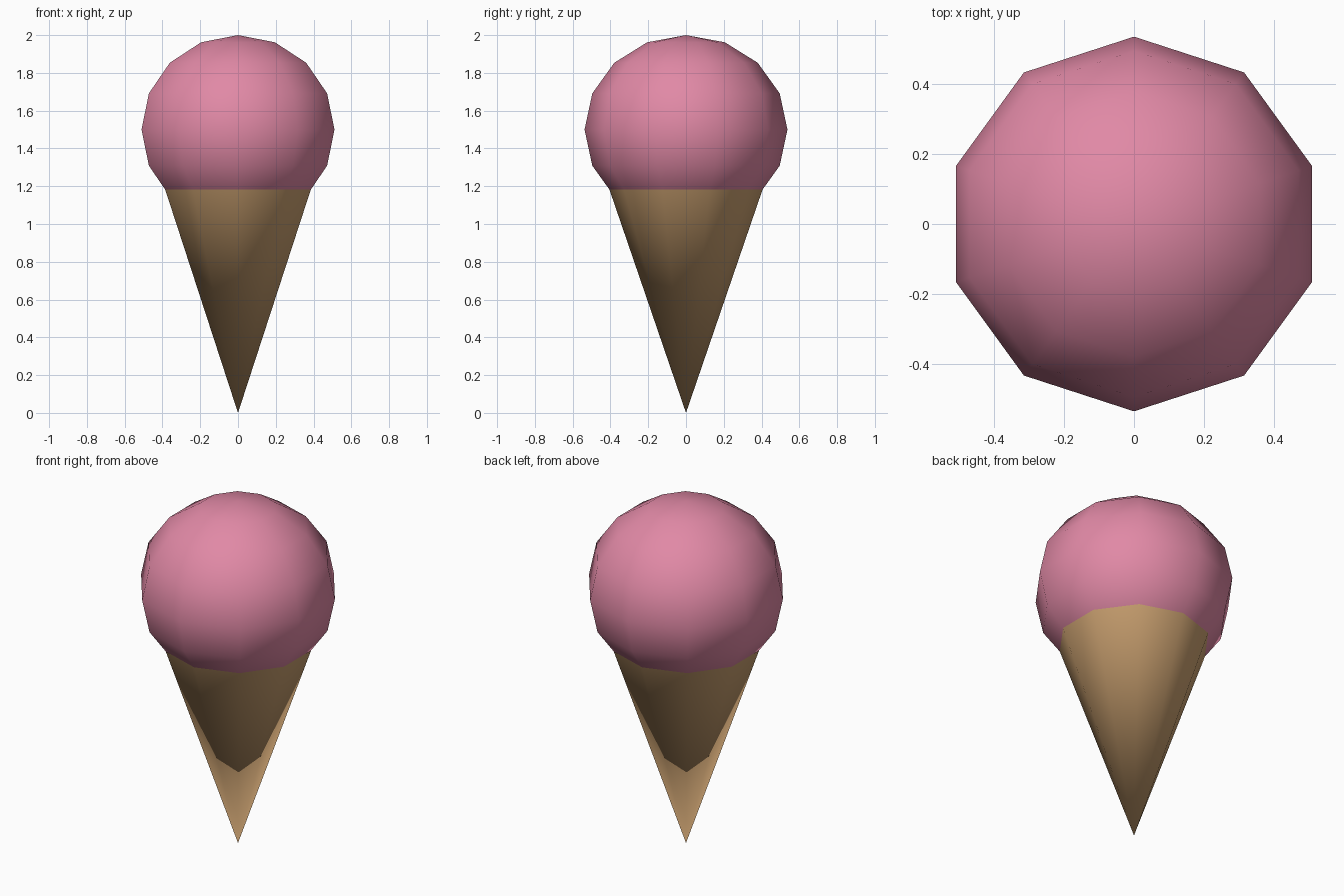
import bpy, bmesh
from math import sin, cos, pi, tau

SIDES = 10

cube = bpy.data.objects.get("Cube")
if cube:
    bpy.data.objects.remove(cube)


def material(name, rgb):
    mat = bpy.data.materials.new(name)
    mat.use_nodes = True
    mat.diffuse_color = (*rgb, 1)
    mat.node_tree.nodes["Principled BSDF"].inputs["Base Color"].default_value = (*rgb, 1)
    return mat


def lathe(name, profile, mat):
    """Turn an upward (radius, z) profile into a smooth ten-sided part; radius 0 makes a pole."""
    bm = bmesh.new()
    rings = []
    for r, z in profile:
        if r == 0:
            rings.append([bm.verts.new((0, 0, z))] * SIDES)
        else:
            rings.append([bm.verts.new((r * sin(tau * i / SIDES), r * cos(tau * i / SIDES), z))
                          for i in range(SIDES)])
    for low, high in zip(rings, rings[1:]):
        for i in range(SIDES):
            j = (i + 1) % SIDES
            corners = dict.fromkeys((low[j], low[i], high[i], high[j]))
            bm.faces.new(list(corners)).smooth = True
    mesh = bpy.data.meshes.new(name)
    bm.to_mesh(mesh)
    bm.free()
    mesh.materials.append(mat)
    obj = bpy.data.objects.new(name, mesh)
    bpy.context.collection.objects.link(obj)
    return obj


pink = material("strawberry pink", (0.75, 0.25, 0.38))
tan = material("wafer tan", (0.60, 0.36, 0.165))

# Open wafer cone, its rim hidden inside the scoop
lathe("wafer_cone", [(0, 0), (0.456, 1.33)], tan)

# Slightly flattened round scoop
BANDS = 8
scoop = [(0 if k in (0, BANDS) else 0.537 * sin(pi * k / BANDS), 1.5 - 0.5 * cos(pi * k / BANDS))
         for k in range(BANDS + 1)]
lathe("ice_cream_scoop", scoop, pink)
